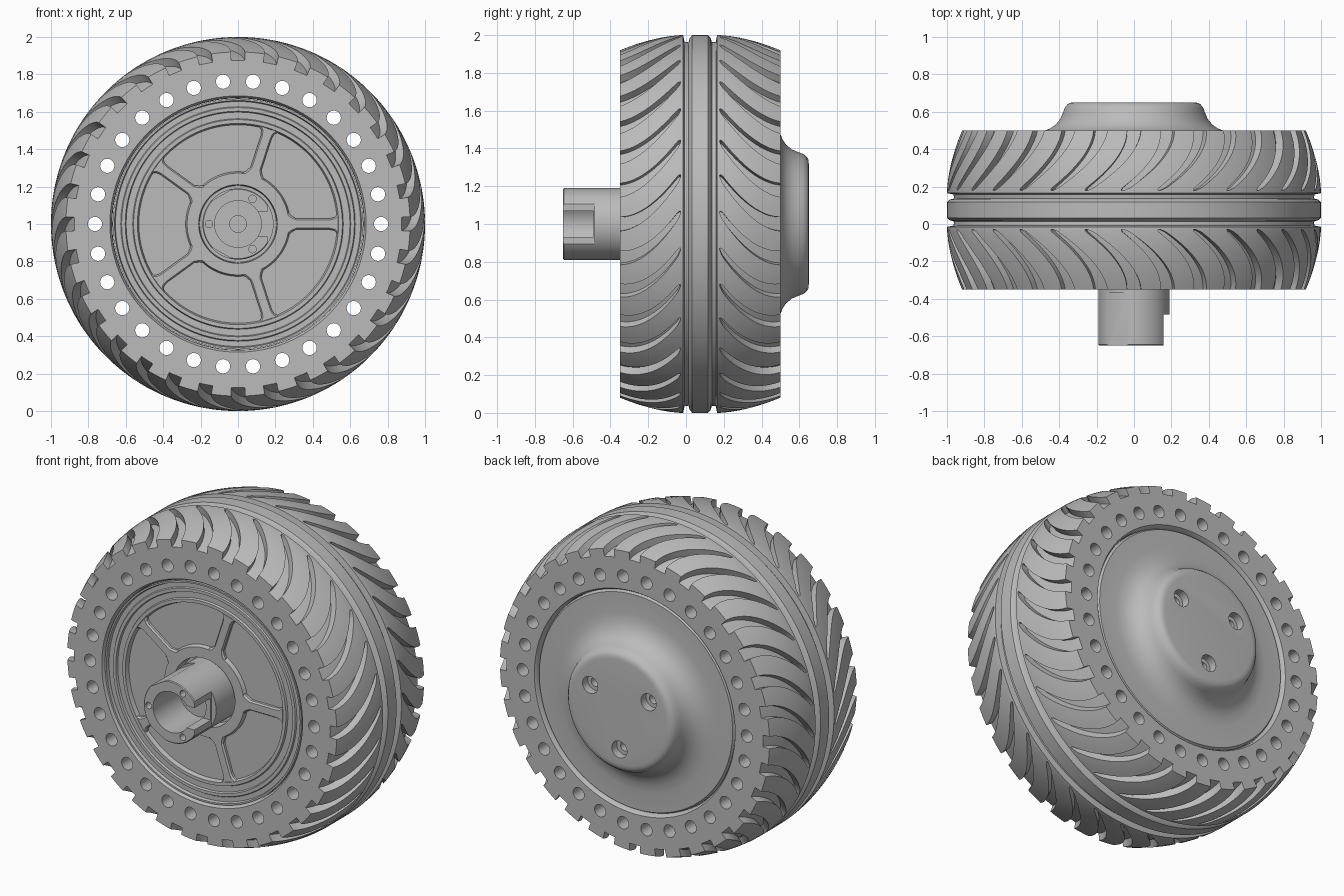
import bpy, bmesh
from math import cos, sin, pi, radians, sqrt
from mathutils import Matrix

if "Cube" in bpy.data.objects:
    bpy.data.objects.remove(bpy.data.objects["Cube"])

grey = bpy.data.materials.new("plain grey")
grey.use_nodes = True
COLOUR = (0.5, 0.5, 0.5, 1)
grey.diffuse_color = COLOUR
grey.node_tree.nodes["Principled BSDF"].inputs["Base Color"].default_value = COLOUR

MID = 0.075      # centre plane of the tyre
HALF = 0.425     # half width of the tyre
LUGS = 32


def polar(r, a, y):
    return (r * cos(a), y, 1 + r * sin(a))


def make(name, bm):
    bmesh.ops.remove_doubles(bm, verts=bm.verts, dist=1e-5)
    bmesh.ops.recalc_face_normals(bm, faces=bm.faces)
    mesh = bpy.data.meshes.new(name)
    bm.to_mesh(mesh)
    bm.free()
    mesh.materials.append(grey)
    ob = bpy.data.objects.new(name, mesh)
    bpy.context.collection.objects.link(ob)
    return ob


def activate(ob):
    bpy.ops.object.select_all(action='DESELECT')
    ob.select_set(True)
    bpy.context.view_layer.objects.active = ob


def smooth(ob):
    activate(ob)
    bpy.ops.object.shade_smooth_by_angle(angle=radians(28))


def cut(ob, cutter):
    cutter.hide_render = True
    mod = ob.modifiers.new("cut", 'BOOLEAN')
    mod.operation, mod.solver, mod.object = 'DIFFERENCE', 'EXACT', cutter
    activate(ob)
    bpy.ops.object.modifier_apply(modifier=mod.name)
    bpy.data.objects.remove(cutter)


def skin(bm, rows, closed=False):
    """Join rings of points into a surface."""
    rings = [[bm.verts.new(p) for p in row] for row in rows]
    pairs = list(zip(rings, rings[1:]))
    if closed:
        pairs.append((rings[-1], rings[0]))
    for a, b in pairs:
        n = len(a)
        for i in range(n):
            j = (i + 1) % n
            bm.faces.new((a[i], a[j], b[j], b[i]))
    return rings


def lathe(name, profile, sides=128):
    bm = bmesh.new()
    rings = skin(bm, [[polar(r, 2 * pi * i / sides, y) for i in range(sides)] for r, y in profile])
    bm.faces.new(rings[0])
    bm.faces.new(rings[-1])
    return make(name, bm)


def rods(name, spots, radius, y0, y1, sides=24):
    """Cylinders along y at (distance, degrees) from the axle."""
    bm = bmesh.new()
    for dist, deg in spots:
        cx, _, cz = polar(dist, radians(deg), 0)
        rings = skin(bm, [[(cx + radius * cos(2 * pi * i / sides), y, cz + radius * sin(2 * pi * i / sides))
                           for i in range(sides)] for y in (y0, y1)])
        for ring in rings:
            bm.faces.new(ring)
    return make(name, bm)


def block(name, x0, x1, half, y0, y1, deg=0):
    bm = bmesh.new()
    bmesh.ops.create_cube(bm, size=1)
    bm.transform(Matrix.Translation((0, 0, 1)) @ Matrix.Rotation(-radians(deg), 4, 'Y')
                 @ Matrix.Translation(((x0 + x1) / 2, (y0 + y1) / 2, 0))
                 @ Matrix.Diagonal((x1 - x0, y1 - y0, 2 * half, 1)))
    return make(name, bm)


# Tyre: swept grooves between lugs on both shoulders
def tread_row(t, side):
    d = 0.09 + (HALF - 0.09) * t
    top = 1 - 0.08 * t ** 1.7
    s = max(0, (t - 0.04) / 0.96)
    tip = sqrt(min(1, s / 0.05))
    width = (0.018 + 0.022 * s) * tip + 0.001
    floor = top - (0.045 if s > 0 else 0)
    sweep = 0.28 * (1 - t) ** 1.8
    step = 2 * pi / LUGS
    row = []
    for k in range(LUGS):
        a = k * step + sweep
        spans = [(-width, top), (-width, floor), (0, floor), (width, floor), (width, top)]
        land = step - 2 * width
        spans += [(width + land * f, top) for f in (0.25, 0.5, 0.75)]
        row += [polar(r, a + o, MID + side * d) for o, r in spans]
    return row


def plain_row(r, d, side, offset=0.0):
    n = LUGS * 8
    return [polar(r, 2 * pi * (i - 2) / n + offset, MID + side * d) for i in range(n)]


STEPS = [0, 0.04, 0.0405, 0.048, 0.06, 0.085] + [0.12 + 0.08 * i for i in range(12)]
SIDEWALL = [(0.672, 0.39), (0.675, 0.41), (0.685, HALF), (0.86, HALF)]
RIB = [(0.965, 0.083), (0.962, 0.062), (0.985, 0.055), (1.0, 0.042)]


def half_tyre(side):
    rows = [plain_row(r, d, side) for r, d in SIDEWALL]
    rows += [tread_row(t, side) for t in reversed(STEPS)]
    return rows + [plain_row(r, d, side, 0.28) for r, d in RIB]


bm = bmesh.new()
skin(bm, half_tyre(-1) + half_tyre(1)[::-1], closed=True)
tyre = make("tyre", bm)
cut(tyre, rods("hole_cutter", [(0.765, 12 * i) for i in range(30)], 0.038, -0.6, 0.8))
smooth(tyre)

# Rim: stepped front face and domed rear cap
front = [(0.205, -0.26), (0.21, -0.33), (0.272, -0.33), (0.28, -0.305), (0.53, -0.305),
         (0.538, -0.33), (0.558, -0.33), (0.563, -0.318), (0.598, -0.318), (0.603, -0.33),
         (0.622, -0.33), (0.627, -0.322), (0.655, -0.322), (0.66, -0.34), (0.67, -0.34)]
rear = [(0.67, 0.47), (0.66, 0.488), (0.54, 0.489), (0.49, 0.495), (0.45, 0.51), (0.42, 0.53),
        (0.395, 0.56), (0.38, 0.595), (0.37, 0.622), (0.355, 0.64), (0.34, 0.648), (0.32, 0.65)]
rim = lathe("rim", front + rear)
screws = [(0.23, a) for a in (30, 150, 270)]
cut(rim, rods("screw_recess_cutter", screws, 0.052, 0.60, 0.8))
cut(rim, rods("screw_hole_cutter", screws, 0.028, 0.54, 0.8))
smooth(rim)

# Five spokes with flared ends
OUTLINE = [(0.265, 0.065), (0.285, 0.045), (0.31, 0.03), (0.49, 0.03), (0.515, 0.036), (0.535, 0.055)]
for k in range(5):
    bm = bmesh.new()
    loop = OUTLINE + [(x, -z) for x, z in reversed(OUTLINE)]
    rings = skin(bm, [[(x, y, z * f) for x, z in loop] for y, f in ((-0.29, 1), (-0.32, 1), (-0.33, 0.75))])
    bm.faces.new(rings[0])
    bm.faces.new(rings[-1])
    bm.transform(Matrix.Translation((0, 0, 1)) @ Matrix.Rotation(-2 * pi * k / 5, 4, 'Y'))
    make(f"spoke_{k + 1}", bm)

# Axle coupling: hollow post with a slot, flats and screw holes
post = lathe("axle_post", [(0.19, -0.2), (0.19, -0.645), (0.185, -0.65)], 96)
cut(post, rods("bore_cutter", [(0, 0)], 0.125, -0.8, -0.39, 48))
cut(post, rods("centre_hole_cutter", [(0, 0)], 0.045, -0.8, -0.36))
cut(post, rods("post_screw_cutter", [(0.155, a) for a in (60, 180, 300)], 0.02, -0.8, -0.55, 16))
cut(post, block("slot_cutter", 0.05, 0.3, 0.068, -0.8, -0.49))
cut(post, block("slot_face_cutter", 0.157, 0.3, 0.2, -0.8, -0.485))
for deg in (120, 240):
    cut(post, block("flat_cutter", 0.178, 0.3, 0.2, -0.8, -0.37, deg))
smooth(post)
